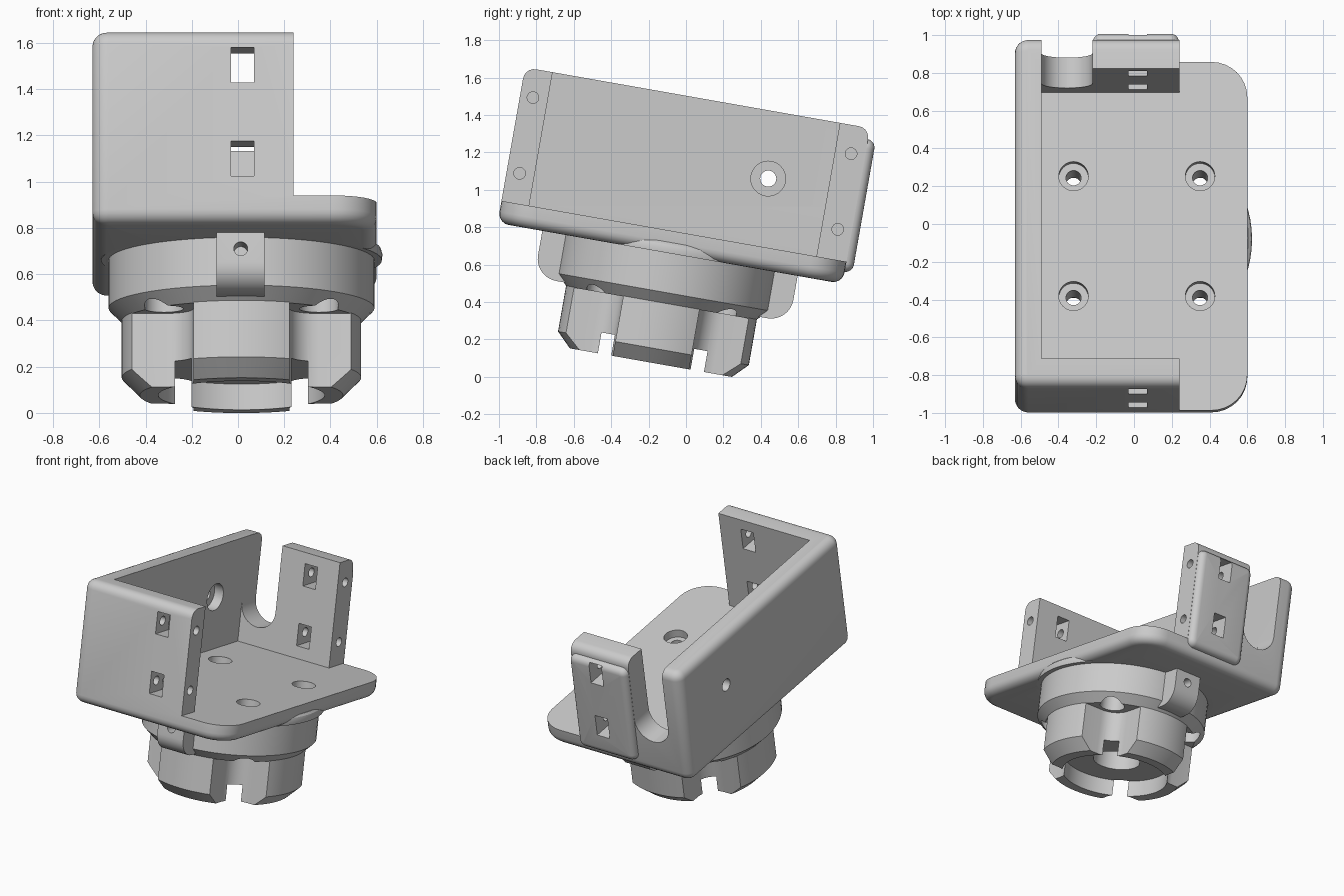
import bpy, bmesh
from math import sin, cos, pi, radians
from mathutils import Matrix

if "Cube" in bpy.data.objects:
    bpy.data.objects.remove(bpy.data.objects["Cube"])

CX, CY = 0.015, -0.198      # axis of the round mount, before the tilt
TILT = Matrix.Rotation(radians(-10), 4, 'X')
parts = []


def finish_mesh(name, bm):
    bmesh.ops.recalc_face_normals(bm, faces=bm.faces)
    me = bpy.data.meshes.new(name)
    bm.to_mesh(me)
    bm.free()
    ob = bpy.data.objects.new(name, me)
    bpy.context.collection.objects.link(ob)
    return ob


def circle(a, b, r, n=32):
    return [(a + r * cos(2 * pi * i / n), b + r * sin(2 * pi * i / n)) for i in range(n)]


def rounded(a0, a1, b0, b1, radii, n=8):
    """Rectangle outline with its own radius per corner (counter-clockwise)."""
    pts = []
    corners = [(a0, b0, 1, 1), (a1, b0, -1, 1), (a1, b1, -1, -1), (a0, b1, 1, -1)]
    for k, ((a, b, sa, sb), r) in enumerate(zip(corners, radii)):
        if r == 0:
            pts.append((a, b))
            continue
        for i in range(n + 1):
            t = pi + k * pi / 2 + i / n * pi / 2
            pts.append((a + sa * r + r * cos(t), b + sb * r + r * sin(t)))
    return pts


def prism(name, pts, axis, lo, hi, bevel=0):
    place = {'x': lambda a, b, t: (t, a, b),
             'y': lambda a, b, t: (a, t, b),
             'z': lambda a, b, t: (a, b, t)}[axis]
    bm = bmesh.new()
    low = [bm.verts.new(place(a, b, lo)) for a, b in pts]
    top = [bm.verts.new(place(a, b, hi)) for a, b in pts]
    n = len(pts)
    caps = [bm.faces.new(low), bm.faces.new(top)]
    for i in range(n):
        j = (i + 1) % n
        bm.faces.new((low[i], low[j], top[j], top[i]))
    if bevel:
        bmesh.ops.recalc_face_normals(bm, faces=bm.faces)
        bmesh.ops.bevel(bm, geom=[e for f in caps for e in f.edges], offset=bevel,
                        segments=5, profile=0.5, affect='EDGES')
    return finish_mesh(name, bm)


def lathe(name, profile, n=72):
    bm = bmesh.new()
    rings = [[bm.verts.new((x, y, z)) for x, y in circle(CX, CY, r, n)] for r, z in profile]
    for r0, r1 in zip(rings, rings[1:]):
        for i in range(n):
            j = (i + 1) % n
            bm.faces.new((r0[i], r0[j], r1[j], r1[i]))
    bm.faces.new(rings[0])
    bm.faces.new(rings[-1])
    return finish_mesh(name, bm)


def cut(targets, pts, axis, lo, hi):
    cutter = prism("cutter", pts, axis, lo, hi)
    cutter.hide_render = True
    for ob in targets:
        m = ob.modifiers.new("cut", 'BOOLEAN')
        m.operation, m.solver, m.object = 'DIFFERENCE', 'EXACT', cutter
        bpy.context.view_layer.objects.active = ob
        bpy.ops.object.modifier_apply(modifier=m.name)
    bpy.data.objects.remove(cutter)


# Bracket: rounded block hollowed to a floor and three walls
bracket = prism("bracket", rounded(-0.63, 0.60, -1.135, 0.738, [0.07, 0.19, 0.19, 0.07]),
                'z', 0.635, 1.48, bevel=0.06)
cut([bracket], [(-0.49, -0.985), (0.24, -0.985), (0.24, -2), (1, -2), (1, 2), (0.24, 2),
                (0.24, 0.575), (-0.49, 0.575)], 'z', 0.755, 2)

# Thicker pad behind the rear wall
rear_pad = prism("rear_pad", rounded(-0.219, 0.239, 0.70, 1.42, [0.05] * 4),
                 'y', 0.64, 0.78, bevel=0.045)

# U slot in the rear wall
cut([bracket], rounded(-0.49, -0.22, 0.885, 2, [0.134, 0.134, 0, 0]), 'y', 0.5, 0.9)

# Nut windows and the screw holes that reach them from the wall ends
for z in (1.328, 0.917):
    cut([bracket, rear_pad], rounded(-0.03, 0.07, z - 0.077, z + 0.077, [0] * 4), 'y', -1.5, 1.5)
    cut([bracket], circle(-1.065, z, 0.031), 'x', -0.1, 0.5)
    cut([bracket, rear_pad], circle(0.662, z, 0.031), 'x', -0.1, 0.5)

# Side wall hole with counterbore on the inside
cut([bracket], circle(0.249, 1.12, 0.043), 'x', -1, 0)
cut([bracket], circle(0.249, 1.12, 0.093), 'x', -0.56, 0)

# Mounting ring, with the wider rim that bulges out of the floor edge
ring = lathe("mounting_ring", [(0.515, 0.365), (0.575, 0.425), (0.575, 0.635), (0.607, 0.635),
                               (0.61, 0.66), (0.604, 0.68), (0.59, 0.693)])

# Four floor screws, counterbored above and below
for sx in (-1, 1):
    for sy in (-1, 1):
        x, y = CX + sx * 0.335, CY + sy * 0.322
        cut([bracket, ring], circle(x, y, 0.04), 'z', 0.2, 1)
        cut([bracket], circle(x, y, 0.078), 'z', 0.70, 1)
        cut([ring], circle(x, y, 0.084), 'z', 0.2, 0.48)

# Locking tabs front and rear of the ring
tabs = prism("locking_tabs", rounded(-0.892, 0.494, 0.384, 0.65, [0.12, 0.12, 0, 0]),
             'x', -0.092, 0.115)
cut([tabs], circle(0.012, 0.564, 0.03), 'y', -1.5, 1.5)

# Four-jaw coupling: chamfered cylinder with corners removed, hollow below
jaws = lathe("coupling_jaws", [(0.44, 0.042), (0.518, 0.12), (0.518, 0.37)])
corner = rounded(0.207, 0.8, 0.207, 0.8, [0.125, 0, 0, 0])
for sx in (-1, 1):
    for sy in (-1, 1):
        cut([jaws], [(CX + sx * a, CY + sy * b) for a, b in corner], 'z', -0.2, 0.6)
cut([jaws], circle(CX, CY, 0.36, 64), 'z', -0.2, 0.155)
cut([jaws], circle(CX, CY, 0.16, 48), 'z', -0.2, 0.32)

# Tilt everything and shade
for ob in (bracket, rear_pad, ring, tabs, jaws):
    ob.data.transform(TILT)
    bpy.ops.object.select_all(action='DESELECT')
    ob.select_set(True)
    bpy.context.view_layer.objects.active = ob
    bpy.ops.object.shade_smooth_by_angle(angle=radians(30))
